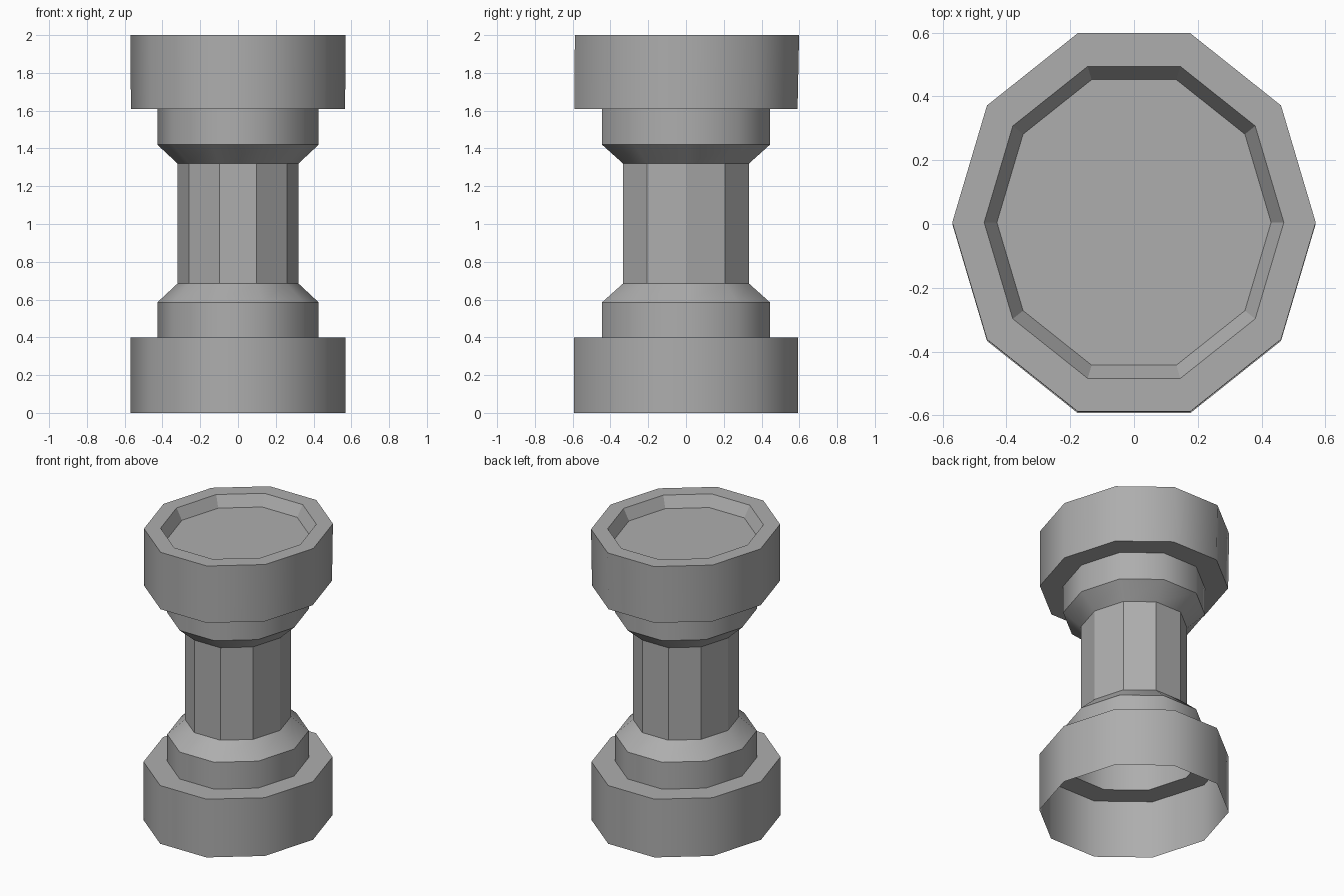
import bpy, bmesh
from math import cos, sin, tau

cube = bpy.data.objects.get("Cube")
if cube:
    bpy.data.objects.remove(cube, do_unlink=True)

SIDES = 10
DEPTH_RATIO = 1.095  # the ten-sided section is slightly longer in y

stone = bpy.data.materials.new("mid grey")
stone.use_nodes = True
stone.diffuse_color = (0.42, 0.42, 0.42, 1)
stone.node_tree.nodes["Principled BSDF"].inputs["Base Color"].default_value = stone.diffuse_color


def turned(name, profile, smooth_bands=(), close_end=False):
    """Open shell through rings of (radius, z, y shift); listed bands are smooth."""
    bm = bmesh.new()
    rings = []
    for radius, z, shift in profile:
        angles = [tau * i / SIDES for i in range(SIDES)]
        rings.append([bm.verts.new((radius * cos(a), radius * DEPTH_RATIO * sin(a) + shift, z))
                      for a in angles])
    for band, (low, high) in enumerate(zip(rings, rings[1:])):
        for i in range(SIDES):
            j = (i + 1) % SIDES
            face = bm.faces.new((low[i], low[j], high[j], high[i]))
            face.smooth = band in smooth_bands
    if close_end:
        bm.faces.new(rings[-1])
    # keep the edges around each ring crisp
    for ring in rings:
        for i in range(SIDES):
            bm.edges.get((ring[i], ring[(i + 1) % SIDES])).smooth = False
    mesh = bpy.data.meshes.new(name)
    bm.to_mesh(mesh)
    bm.free()
    mesh.materials.append(stone)
    obj = bpy.data.objects.new(name, mesh)
    bpy.context.collection.objects.link(obj)
    return obj


WIDE, NECK, SHAFT = 0.57, 0.427, 0.32

# Hollow foot, open underneath, with a ledge on top
turned("base", [(WIDE, 0, 0), (WIDE, 0.4, 0), (NECK, 0.4, 0)], {0})

# Collar that narrows into the shaft
turned("lower_collar", [(NECK, 0.4, 0), (NECK, 0.585, 0), (SHAFT, 0.685, 0)], {0, 1})

# Faceted shaft
turned("column", [(SHAFT, 0.685, 0), (SHAFT, 1.32, 0)])

# Mirrored collar above the shaft
turned("upper_collar", [(SHAFT, 1.32, 0), (NECK, 1.42, 0), (NECK, 1.61, 0)], {0, 1})

# Top drum with a rim and a shallow sloped recess
turned("top_drum", [(NECK, 1.61, 0), (0.567, 1.61, 0), (WIDE, 2, 0.005),
                    (0.47, 2, 0.005), (0.43, 1.925, 0.005)], {1}, close_end=True)
